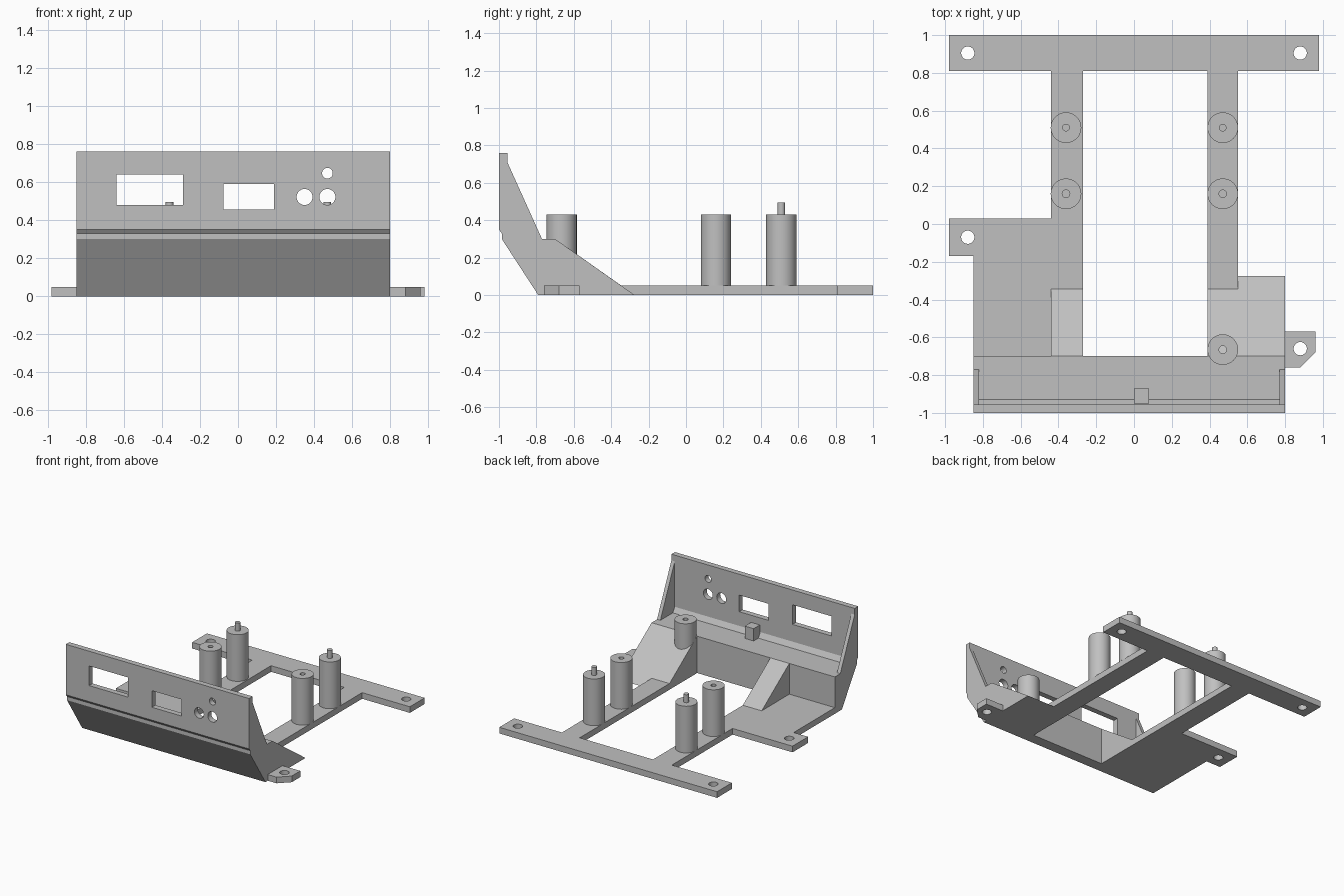
import bpy, bmesh
from mathutils import Vector

if "Cube" in bpy.data.objects:
    bpy.data.objects.remove(bpy.data.objects["Cube"], do_unlink=True)

grey = bpy.data.materials.new("plain_grey")
grey.use_nodes = True
COLOUR = (0.53, 0.53, 0.53, 1)
grey.diffuse_color = COLOUR
grey.node_tree.nodes["Principled BSDF"].inputs["Base Color"].default_value = COLOUR


def finish(bm, name):
    bmesh.ops.recalc_face_normals(bm, faces=bm.faces)
    mesh = bpy.data.meshes.new(name)
    bm.to_mesh(mesh)
    bm.free()
    mesh.materials.append(grey)
    obj = bpy.data.objects.new(name, mesh)
    bpy.context.collection.objects.link(obj)
    return obj


def prism(name, points, axis, lo, hi):
    """Extrude a flat outline along x (outline in y, z) or z (outline in x, y)."""
    bm = bmesh.new()
    place = (lambda a, b: (lo, a, b)) if axis == "x" else (lambda a, b: (a, b, lo))
    face = bm.faces.new([bm.verts.new(place(a, b)) for a, b in points])
    new = bmesh.ops.extrude_face_region(bm, geom=[face])["geom"]
    step = Vector((hi - lo, 0, 0)) if axis == "x" else Vector((0, 0, hi - lo))
    bmesh.ops.translate(bm, vec=step, verts=[v for v in new if isinstance(v, bmesh.types.BMVert)])
    return finish(bm, name)


def box(name, x0, x1, y0, y1, z0, z1):
    return prism(name, [(x0, y0), (x1, y0), (x1, y1), (x0, y1)], "z", z0, z1)


def rod(name, x, y, z0, z1, r, sides=48):
    bm = bmesh.new()
    bmesh.ops.create_cone(bm, cap_ends=True, segments=sides, radius1=r, radius2=r, depth=z1 - z0)
    bmesh.ops.translate(bm, vec=(x, y, (z0 + z1) / 2), verts=bm.verts)
    return finish(bm, name)


def front_rod(name, x, z, r):
    obj = rod(name, 0, 0, -0.2, 0.2, r)
    obj.rotation_euler.x = 1.5707963
    obj.location = (x, -1, z)
    bpy.context.view_layer.update()
    return obj


def cut(obj, cutters):
    for cutter in cutters:
        cutter.hide_render = True
        mod = obj.modifiers.new("cut", "BOOLEAN")
        mod.operation, mod.solver, mod.object = "DIFFERENCE", "EXACT", cutter
        bpy.context.view_layer.objects.active = obj
        bpy.ops.object.modifier_apply(modifier=mod.name)
        bpy.data.objects.remove(cutter, do_unlink=True)
    smooth(obj)


def smooth(obj):
    bpy.ops.object.select_all(action="DESELECT")
    obj.select_set(True)
    bpy.context.view_layer.objects.active = obj
    bpy.ops.object.shade_smooth_by_angle(angle=0.5)


T = 0.05      # plate thickness
SHELF = 0.30  # shelf height
BACK = -0.70  # rear face of the front housing

# Base frame: crossbar, two rails, left plate and its tab
base = prism("base_frame", [
    (-.85, BACK), (-.27, BACK), (-.27, .81), (.39, .81), (.39, BACK), (.55, BACK),
    (.55, .81), (.98, .81), (.98, 1), (-.98, 1), (-.98, .81), (-.44, .81),
    (-.44, .03), (-.98, .03), (-.98, -.17), (-.85, -.17)], "z", 0, T)
cut(base, [rod("hole", x, y, -.1, .2, .035) for x, y in ((-.88, .905), (.88, .905), (-.88, -.07))])

# Right mounting tab with a clipped corner
tab = prism("right_tab", [(.80, -.57), (.96, -.57), (.96, -.68), (.88, -.76), (.80, -.76)], "z", 0, T)
cut(tab, [rod("hole", .88, -.66, -.1, .2, .035)])

# Front housing: solid sloped foot, shelf and upright panel with openings
panel = prism("front_housing", [
    (-.79, 0), (BACK, 0), (BACK, SHELF), (-.93, SHELF), (-.955, .34), (-.955, .76),
    (-1, .76), (-1, .35), (-.985, .33), (-.985, SHELF)], "x", -.85, .80)
cut(panel, [
    box("window", -.64, -.29, -1.1, -.9, .48, .64),
    box("window", -.075, .19, -1.1, -.9, .455, .59),
    front_rod("hole", .35, .522, .042),
    front_rod("hole", .47, .522, .042),
    front_rod("hole", .47, .647, .028)])

# Triangular end walls behind the panel
for side, x0 in (("right", -.85), ("left", .77)):
    prism(side + "_end_wall", [(-.955, SHELF), (-.77, SHELF), (-.955, .71)], "x", x0, x0 + .03)

# Sloped braces behind the housing
for name, x0, x1 in (("inner_brace_a", -.44, -.27), ("inner_brace_b", .39, .55)):
    prism(name, [(BACK, T), (-.345, T), (BACK, SHELF)], "x", x0, x1)
prism("outer_brace", [(BACK, 0), (-.275, 0), (BACK, SHELF)], "x", .55, .80)

# Small block on the shelf
box("shelf_block", 0, .08, -.95, -.87, SHELF, .40)

# Posts: rear pair carry pins, the others have screw holes
for i, (x, y) in enumerate(((-.36, .51), (.47, .51), (-.36, .16), (.47, .16), (.47, -.665))):
    post = rod(f"post_{i + 1}", x, y, T, .43, .081)
    if y > .4:
        smooth(post)
        smooth(rod(f"pin_{i + 1}", x, y, .43, .495, .02, 24))
    else:
        cut(post, [rod("hole", x, y, .2, .6, .02, 24)])
